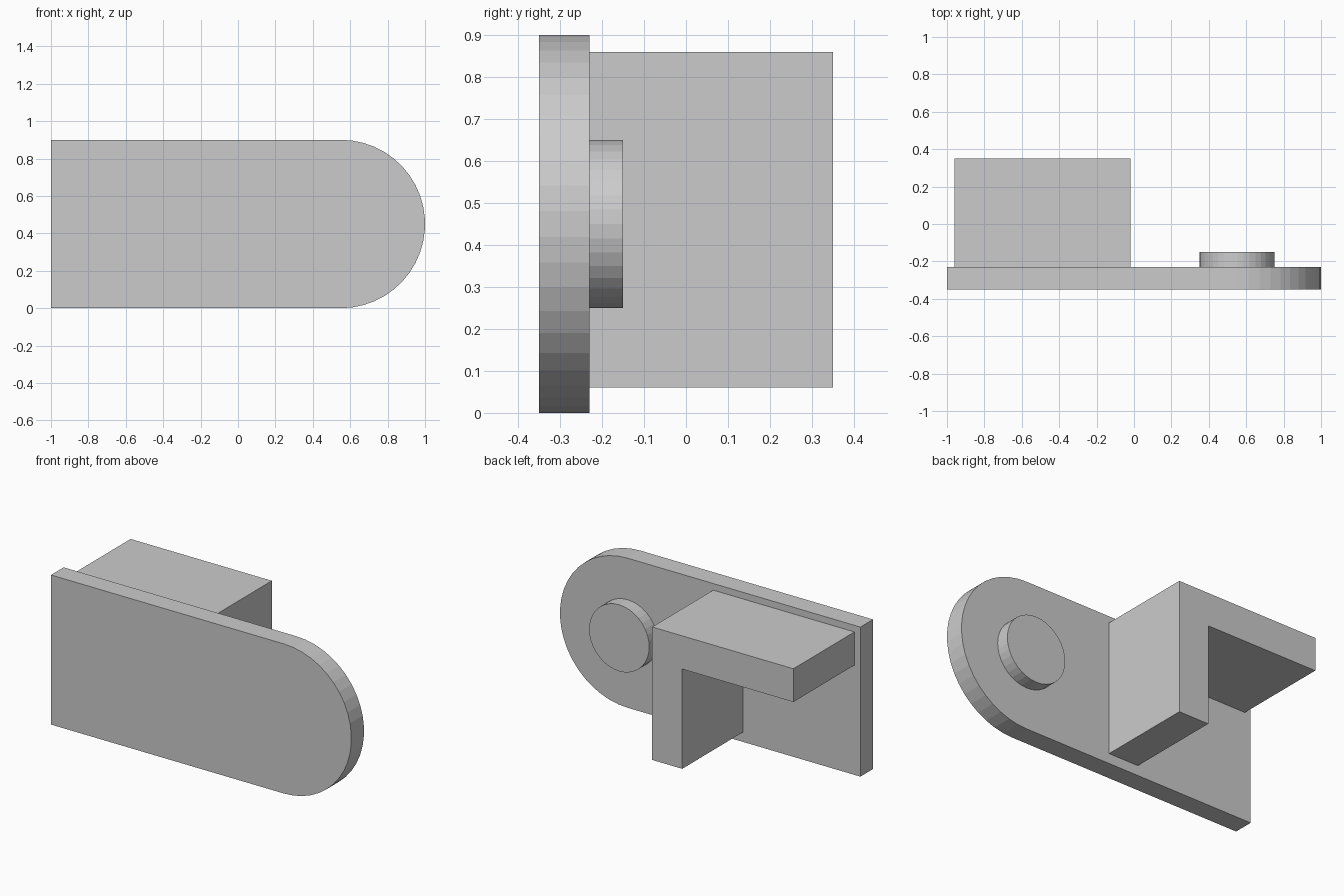
import bpy, bmesh, math

if "Cube" in bpy.data.objects:
    bpy.data.objects.remove(bpy.data.objects["Cube"])


def extrude_profile(name, points, y0, y1):
    """Extrude an (x, z) outline from y0 to y1."""
    bm = bmesh.new()
    face = bm.faces.new([bm.verts.new((x, y0, z)) for x, z in points])
    result = bmesh.ops.extrude_face_region(bm, geom=[face])
    moved = [g for g in result["geom"] if isinstance(g, bmesh.types.BMVert)]
    bmesh.ops.translate(bm, verts=moved, vec=(0, y1 - y0, 0))
    bmesh.ops.recalc_face_normals(bm, faces=bm.faces)
    mesh = bpy.data.meshes.new(name)
    bm.to_mesh(mesh)
    bm.free()
    obj = bpy.data.objects.new(name, mesh)
    bpy.context.collection.objects.link(obj)
    return obj


def arc(cx, cz, r, start, end, steps):
    return [(cx + r * math.cos(a), cz + r * math.sin(a))
            for a in (math.radians(start + (end - start) * i / steps)
                      for i in range(steps + 1))]


FRONT, BACK = -0.35, -0.23

# Upright plate with one rounded end
extrude_profile("face_plate",
                [(-1, 0.9), (-1, 0)] + arc(0.55, 0.45, 0.45, -90, 90, 23),
                FRONT, BACK)

# Round boss on the back of the plate, concentric with the rounded end
extrude_profile("round_boss", arc(0.55, 0.45, 0.2, 0, 360, 36)[:-1],
                BACK, -0.15)

# L-shaped bracket: top shelf with a leg on its inner side
L, R, B, T, W = -0.96, -0.02, 0.06, 0.86, 0.2
extrude_profile("angle_bracket",
                [(L, T), (L, T - W), (R - W, T - W), (R - W, B), (R, B), (R, T)],
                BACK, 0.35)
